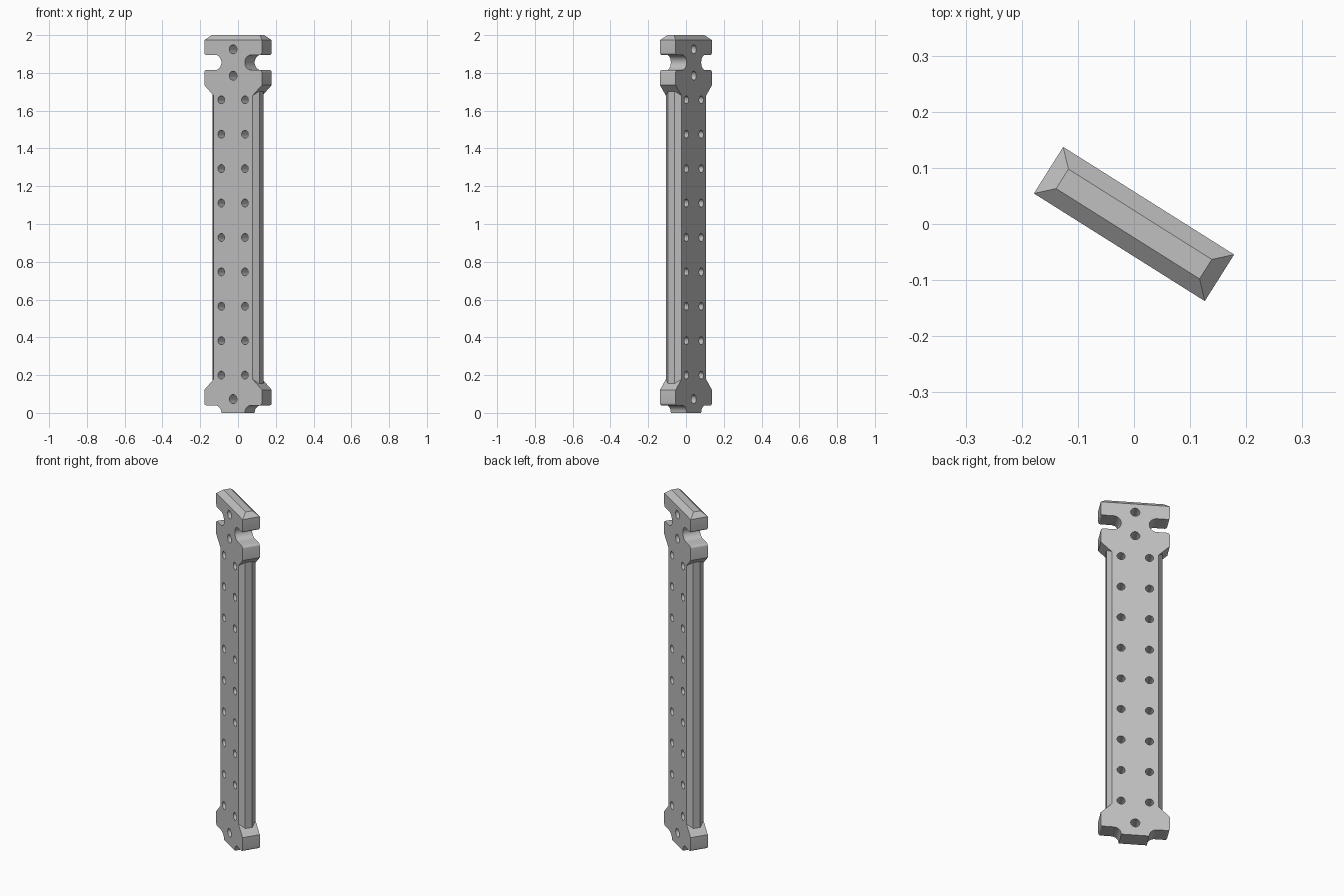
import bpy, bmesh
from math import sin, cos, pi, radians

default = bpy.data.objects.get("Cube")
if default:
    bpy.data.objects.remove(default, do_unlink=True)

T = 0.049            # half thickness
W = 0.18             # half width of the heads
SHAFT = 0.122        # half width of the flat shaft
RIM = 1.973          # height where the top bevel starts
TURN = radians(-32.2)

grey = bpy.data.materials.new("plain grey")
grey.use_nodes = True
colour = (0.53, 0.53, 0.53, 1)
grey.diffuse_color = colour
grey.node_tree.nodes["Principled BSDF"].inputs["Base Color"].default_value = colour


def make_object(name, bm, material=grey):
    bmesh.ops.recalc_face_normals(bm, faces=bm.faces)
    mesh = bpy.data.meshes.new(name)
    bm.to_mesh(mesh)
    bm.free()
    ob = bpy.data.objects.new(name, mesh)
    bpy.context.collection.objects.link(ob)
    if material:
        mesh.materials.append(material)
    ob.rotation_euler.z = TURN
    return ob


def prism(bm, points, step):
    """Extrude a closed loop of 3D points along a vector."""
    face = bm.faces.new([bm.verts.new(p) for p in points])
    top = bmesh.ops.extrude_face_region(bm, geom=[face])["geom"]
    bmesh.ops.translate(bm, vec=step,
                        verts=[v for v in top if isinstance(v, bmesh.types.BMVert)])


def arc(cx, cz, r, start, end, steps):
    angles = [radians(start + (end - start) * i / steps) for i in range(steps + 1)]
    return [(cx + r * cos(a), cz + r * sin(a)) for a in angles]


# Half outline of the plate, bottom to top
SLOT, R, C = 0.113, 0.04, 0.013
half = arc(SLOT, 0, R, 180, 90, 6)
half += arc(W - C, R + C, C, -90, 0, 4)
half += [(W, 0.122), (SHAFT, 0.178), (SHAFT, 1.68), (W, 1.735)]
half += arc(W - C, 1.815 - C, C, 0, 90, 4)
half += arc(SLOT, 1.855, R, 270, 90, 12)
half += arc(W - C, 1.895 + C, C, -90, 0, 4)
half += [(W, RIM)]
outline = half + [(-x, z) for x, z in reversed(half)]

# Plate with bevelled top
bm = bmesh.new()
prism(bm, [(x, -T, z) for x, z in outline], (0, 2 * T, 0))
bm.normal_update()
cap = next(f for f in bm.faces if all(abs(v.co.z - RIM) < 1e-4 for v in f.verts))
raised = bmesh.ops.extrude_face_region(bm, geom=[cap])["geom"]
bmesh.ops.delete(bm, geom=[cap], context="FACES_ONLY")
for v in raised:
    if isinstance(v, bmesh.types.BMVert):
        v.co = (v.co.x * 0.151 / W, v.co.y * 0.0205 / T, 2)
plate = make_object("plate", bm)

# Holes: two columns along the shaft, single ones in the heads
holes = [(s * 0.074, 0.2 + 0.1822 * i, 0.021) for i in range(9) for s in (-1, 1)]
holes += [(0, z, 0.024) for z in (0.073, 1.785, 1.925)]
bm = bmesh.new()
for x, z, r in holes:
    ring = arc(x, z, r, 0, 345, 23)
    prism(bm, [(px, -0.1, pz) for px, pz in ring], (0, 0.2, 0))
cutter = make_object("hole_cutter", bm)
cutter.hide_render = True

cut = plate.modifiers.new("holes", "BOOLEAN")
cut.operation = "DIFFERENCE"
cut.solver = "EXACT"
cut.object = cutter
bpy.context.view_layer.objects.active = plate
plate.select_set(True)
cutter.select_set(False)
bpy.ops.object.modifier_apply(modifier=cut.name)
bpy.data.objects.remove(cutter, do_unlink=True)
bpy.ops.object.shade_smooth_by_angle(angle=radians(30))

# Bevelled rails along both shaft edges
for name, s in (("left_rail", 1), ("right_rail", -1)):
    bm = bmesh.new()
    section = [(SHAFT, -T), (0.146, -0.02), (0.146, 0.02), (SHAFT, T)]
    prism(bm, [(s * x, y, 0.15) for x, y in section], (0, 0, 1.56))
    make_object(name, bm)
